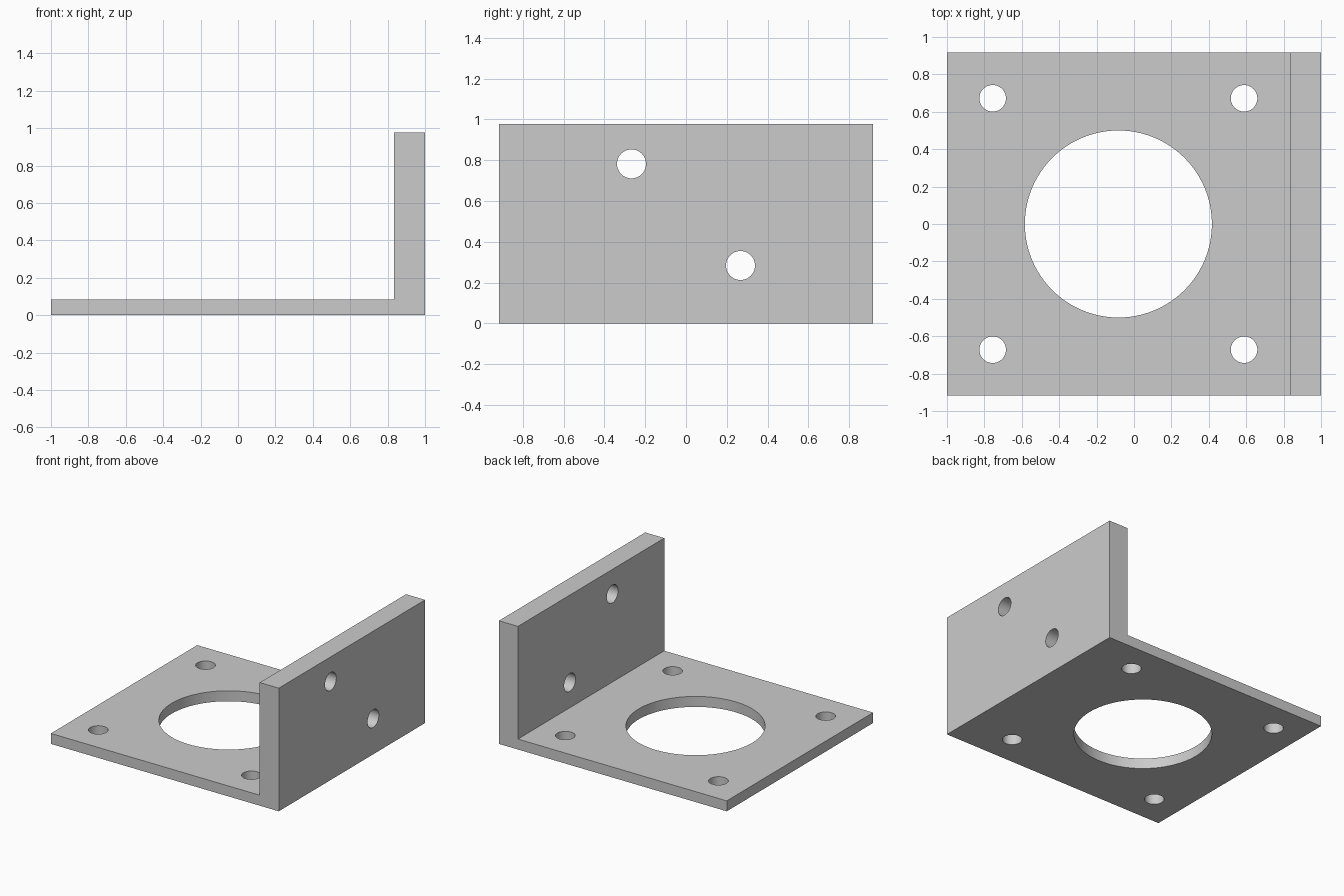
import bpy
import bmesh
import math
from mathutils import Matrix

cube = bpy.data.objects.get("Cube")
if cube:
    bpy.data.objects.remove(cube, do_unlink=True)

# Main dimensions
HALF_X, HALF_Y, HEIGHT = 1.0, 0.917, 0.977
FLOOR, WALL = 0.083, 0.167
CENTER_X = -WALL / 2
BOLT_OFFSET, BOLT_RADIUS, BORE_RADIUS = 0.672, 0.071, 0.5

grey = bpy.data.materials.new("plain grey")
grey.use_nodes = True
colour = (0.6, 0.6, 0.6, 1)
grey.diffuse_color = colour
grey.node_tree.nodes["Principled BSDF"].inputs["Base Color"].default_value = colour


def mesh_object(name, bm):
    bmesh.ops.recalc_face_normals(bm, faces=bm.faces)
    mesh = bpy.data.meshes.new(name)
    bm.to_mesh(mesh)
    bm.free()
    mesh.materials.append(grey)
    obj = bpy.data.objects.new(name, mesh)
    bpy.context.collection.objects.link(obj)
    return obj


def drill(target, location, radius, axis="Z", segments=48):
    """Cut a round hole through the target along the given axis."""
    turn = Matrix.Rotation(math.pi / 2, 4, "Y") if axis == "X" else Matrix()
    bm = bmesh.new()
    bmesh.ops.create_cone(bm, cap_ends=True, segments=segments, radius1=radius,
                          radius2=radius, depth=0.5,
                          matrix=Matrix.Translation(location) @ turn)
    cutter = mesh_object("hole_cutter", bm)
    cutter.hide_render = True
    cut = target.modifiers.new("hole", "BOOLEAN")
    cut.operation = "DIFFERENCE"
    cut.solver = "EXACT"
    cut.object = cutter
    bpy.ops.object.modifier_apply(modifier=cut.name)
    bpy.data.objects.remove(cutter, do_unlink=True)


# L-shaped bracket: side profile extruded from front to back
profile = [(-HALF_X, 0), (HALF_X, 0), (HALF_X, HEIGHT), (HALF_X - WALL, HEIGHT),
           (HALF_X - WALL, FLOOR), (-HALF_X, FLOOR)]
bm = bmesh.new()
face = bm.faces.new([bm.verts.new((x, -HALF_Y, z)) for x, z in profile])
extruded = bmesh.ops.extrude_face_region(bm, geom=[face])["geom"]
bmesh.ops.translate(bm, vec=(0, 2 * HALF_Y, 0),
                    verts=[v for v in extruded if isinstance(v, bmesh.types.BMVert)])
bracket = mesh_object("angle_bracket", bm)
bpy.ops.object.select_all(action="DESELECT")
bpy.context.view_layer.objects.active = bracket
bracket.select_set(True)

# Large central bore and four bolt holes in the floor plate
drill(bracket, (CENTER_X, 0, 0), BORE_RADIUS, segments=96)
for sx in (-1, 1):
    for sy in (-1, 1):
        drill(bracket, (CENTER_X + sx * BOLT_OFFSET, sy * BOLT_OFFSET, 0), BOLT_RADIUS)

# Two diagonal bolt holes in the upright wall
for y, z in ((-0.267, 0.782), (0.267, 0.284)):
    drill(bracket, (HALF_X - WALL / 2, y, z), BOLT_RADIUS, axis="X")

bracket.select_set(True)
bpy.context.view_layer.objects.active = bracket
bpy.ops.object.shade_smooth_by_angle(angle=math.radians(30))
